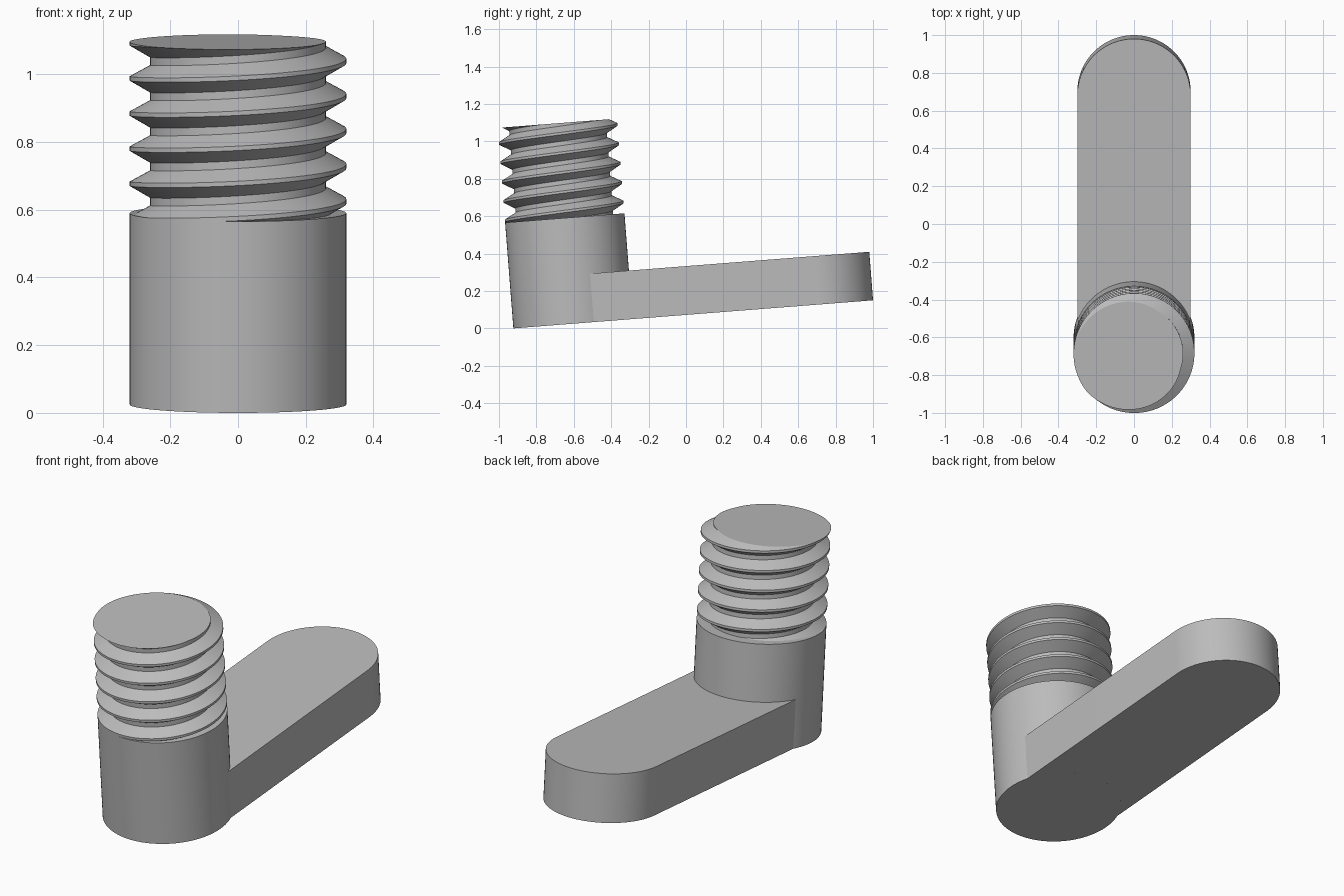
import bpy, bmesh
from math import sin, cos, pi, asin, atan2, radians
from mathutils import Matrix

if "Cube" in bpy.data.objects:
    bpy.data.objects.remove(bpy.data.objects["Cube"])

R, R_ARM, R_ROOT = 0.32, 0.30, 0.26
LENGTH, ARM_H, HUB_H, TOP = 1.929, 0.26, 0.567, 1.075
PITCH, STEPS = 0.104, 96

# The whole part leans back about the x axis, resting on its front lower edge
POSE = Matrix.Translation((0, -0.923, 0)) @ Matrix.Rotation(atan2(0.15, 1.922), 4, 'X')

grey = bpy.data.materials.new("plain grey")
grey.use_nodes = True
grey.diffuse_color = (0.5, 0.5, 0.5, 1)
grey.node_tree.nodes["Principled BSDF"].inputs["Base Color"].default_value = (0.5, 0.5, 0.5, 1)


def finish(name, bm):
    bmesh.ops.recalc_face_normals(bm, faces=bm.faces)
    mesh = bpy.data.meshes.new(name)
    bm.to_mesh(mesh)
    bm.free()
    mesh.transform(POSE)
    mesh.materials.append(grey)
    obj = bpy.data.objects.new(name, mesh)
    bpy.context.collection.objects.link(obj)
    bpy.ops.object.select_all(action='DESELECT')
    bpy.context.view_layer.objects.active = obj
    obj.select_set(True)
    bpy.ops.object.shade_smooth_by_angle(angle=radians(20))


def arc(radius, cy, start, end, count):
    angles = [start + (end - start) * i / count for i in range(count + 1)]
    return [(radius * cos(a), cy + radius * sin(a)) for a in angles]


def prism(name, outline, height):
    bm = bmesh.new()
    face = bm.faces.new([bm.verts.new((x, y, 0)) for x, y in outline])
    top = bmesh.ops.extrude_face_region(bm, geom=[face], use_keep_orig=True)["geom"]
    moved = [v for v in top if isinstance(v, bmesh.types.BMVert)]
    bmesh.ops.translate(bm, verts=moved, vec=(0, 0, height))
    finish(name, bm)


# Round hub
prism("hub", arc(R, R, 0, 2 * pi, STEPS)[:-1], HUB_H)

# Arm with a round far end, its near end hollowed to fit the hub
side = pi / 2 - asin(R_ARM / R)
far_end = arc(R_ARM, LENGTH - R_ARM, 0, pi, STEPS // 2)
near_end = arc(R, R, pi - side, side, STEPS // 2)
side_angle = pi / 2 - side
near_end = arc(R, R, pi / 2 + side_angle, pi / 2 - side_angle, STEPS // 2)
prism("arm", far_end + near_end, ARM_H)

# Screw thread: a trapezoid profile swept up a right-handed helix
profile = [(R, -0.0065), (R, 0.0065), (R_ROOT, 0.0395), (R_ROOT, 0.0625)]
turns = 8
start_z = 0.550 + PITCH / 2 - 2 * PITCH
bm = bmesh.new()
rings = []
for i in range(turns * STEPS):
    a = 2 * pi * i / STEPS
    z = start_z + PITCH * i / STEPS
    rings.append([bm.verts.new((r * cos(a), R + r * sin(a), z + dz)) for r, dz in profile])
for i in range((turns - 1) * STEPS - 1):
    low = rings[i] + [rings[i + STEPS][0]]
    high = rings[i + 1] + [rings[i + 1 + STEPS][0]]
    for j in range(len(profile)):
        bm.faces.new((low[j], high[j], high[j + 1], low[j + 1]))

# Trim the thread flat at the hub and at the tip, closing both ends
for height, direction in ((HUB_H, -1), (TOP, 1)):
    cut = bmesh.ops.bisect_plane(bm, geom=bm.verts[:] + bm.edges[:] + bm.faces[:],
                                 plane_co=(0, 0, height), plane_no=(0, 0, direction),
                                 clear_outer=True)["geom_cut"]
    rim = [e for e in cut if isinstance(e, bmesh.types.BMEdge)]
    bmesh.ops.edgeloop_fill(bm, edges=rim)
finish("screw_thread", bm)
